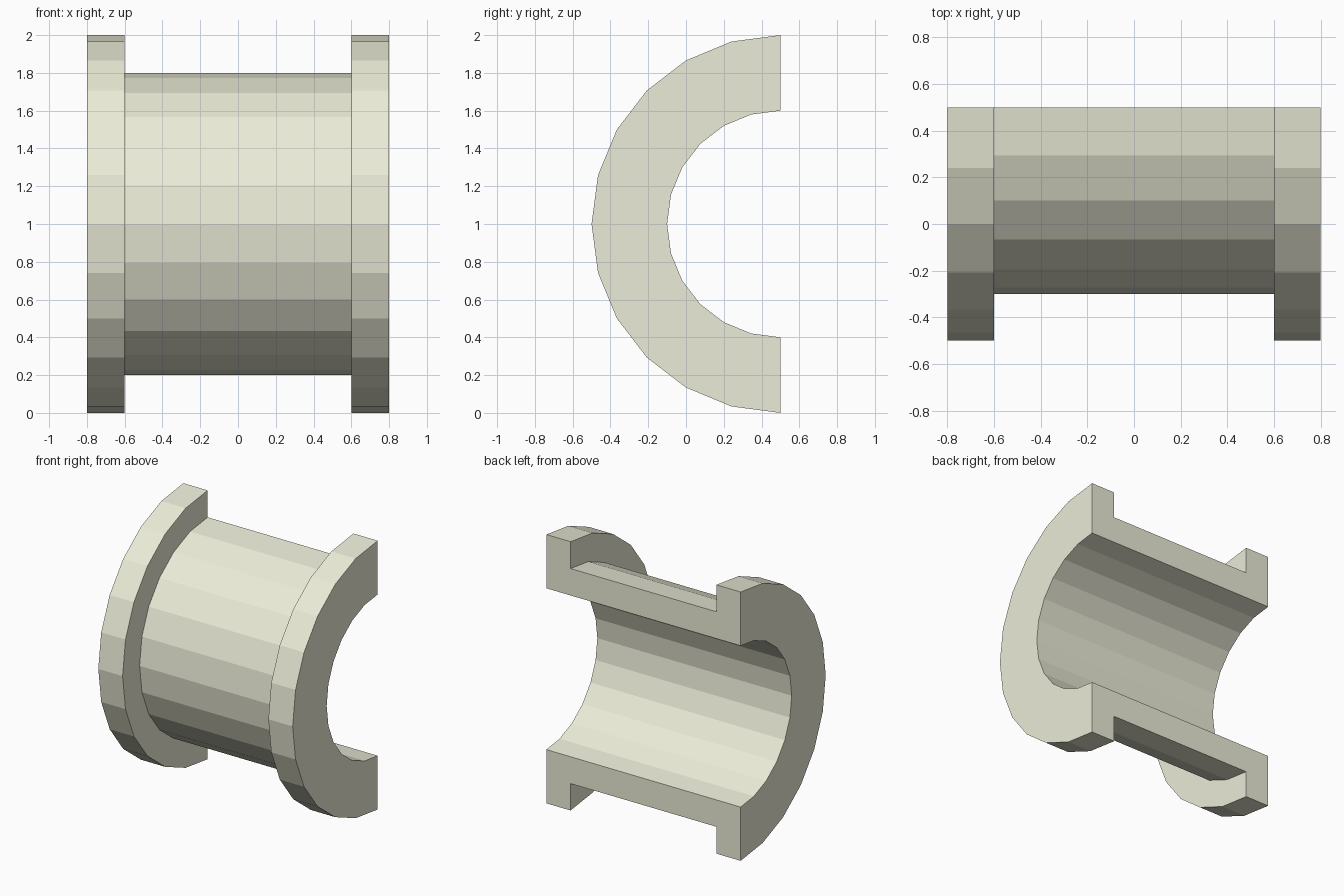
import bpy, bmesh, math

if "Cube" in bpy.data.objects:
    bpy.data.objects.remove(bpy.data.objects["Cube"])

SEGMENTS = 12
CENTRE_Y, CENTRE_Z = 0.5, 1.0

# Half bushing: flanged wall section (x, radius) swept through a half turn
section = [(-0.8, 0.6), (0.8, 0.6), (0.8, 1.0), (0.6, 1.0),
           (0.6, 0.8), (-0.6, 0.8), (-0.6, 1.0), (-0.8, 1.0)]

bm = bmesh.new()
rings = []
for i in range(SEGMENTS + 1):
    a = math.pi * i / SEGMENTS
    rings.append([bm.verts.new((x, CENTRE_Y - r * math.sin(a), CENTRE_Z + r * math.cos(a)))
                  for x, r in section])

# Curved walls and flange sides
n = len(section)
for a, b in zip(rings, rings[1:]):
    for k in range(n):
        j = (k + 1) % n
        bm.faces.new((a[k], a[j], b[j], b[k]))

# Flat cut faces at the back
bm.faces.new(rings[0])
bm.faces.new(rings[-1][::-1])
bmesh.ops.recalc_face_normals(bm, faces=bm.faces)

mesh = bpy.data.meshes.new("half_bushing")
bm.to_mesh(mesh)
bm.free()
obj = bpy.data.objects.new("half_bushing", mesh)
bpy.context.collection.objects.link(obj)

# Pale cream material
mat = bpy.data.materials.new("cream")
mat.diffuse_color = (0.84, 0.84, 0.69, 1)
mat.use_nodes = True
mat.node_tree.nodes["Principled BSDF"].inputs["Base Color"].default_value = mat.diffuse_color
mesh.materials.append(mat)
